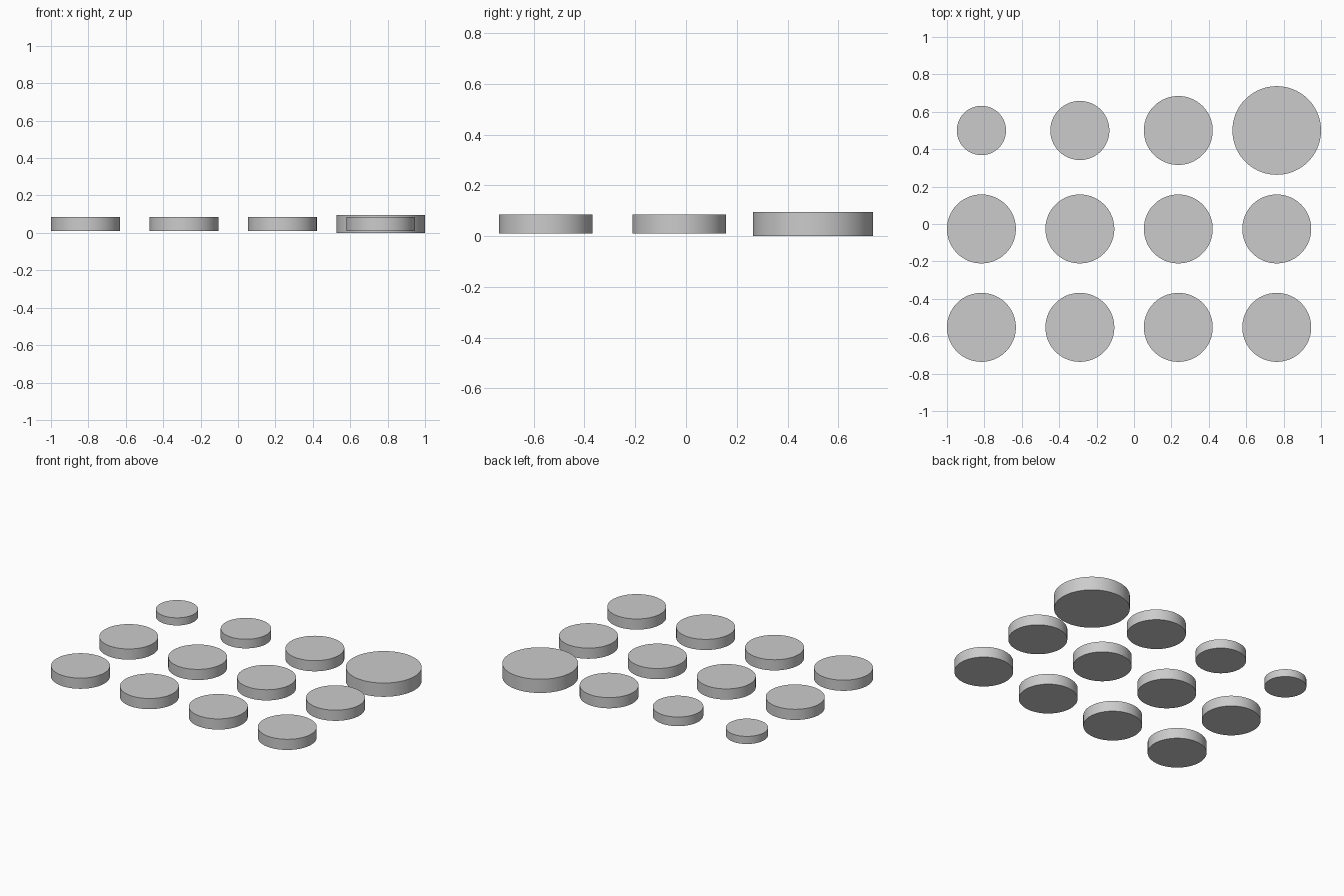
import bpy
import math

if "Cube" in bpy.data.objects:
    bpy.data.objects.remove(bpy.data.objects["Cube"])

UNIT = 2 / 38            # grid is 38 units wide in total
PITCH = 10 * UNIT        # spacing between disc centres
X0, Y0 = -1 + 3.5 * UNIT, -10.5 * UNIT
Z_MID = 0.9 * UNIT       # all discs share one mid-height


def disc(name, col, row, radius):
    # Thickness scales along with the radius
    bpy.ops.mesh.primitive_cylinder_add(
        vertices=96, radius=radius * UNIT, depth=0.4 * radius * UNIT,
        location=(X0 + col * PITCH, Y0 + row * PITCH, Z_MID))
    ob = bpy.context.object
    ob.name = name
    bpy.ops.object.shade_smooth_by_angle(angle=math.radians(30))


# Two front rows of equal discs
for row in range(2):
    for col in range(4):
        disc(f"disc_row{row + 1}_{col + 1}", col, row, 3.5)

# Back row growing from small to large
for col, radius in enumerate((2.5, 3.0, 3.5, 4.5)):
    disc(f"back_disc_{col + 1}", col, 2, radius)
